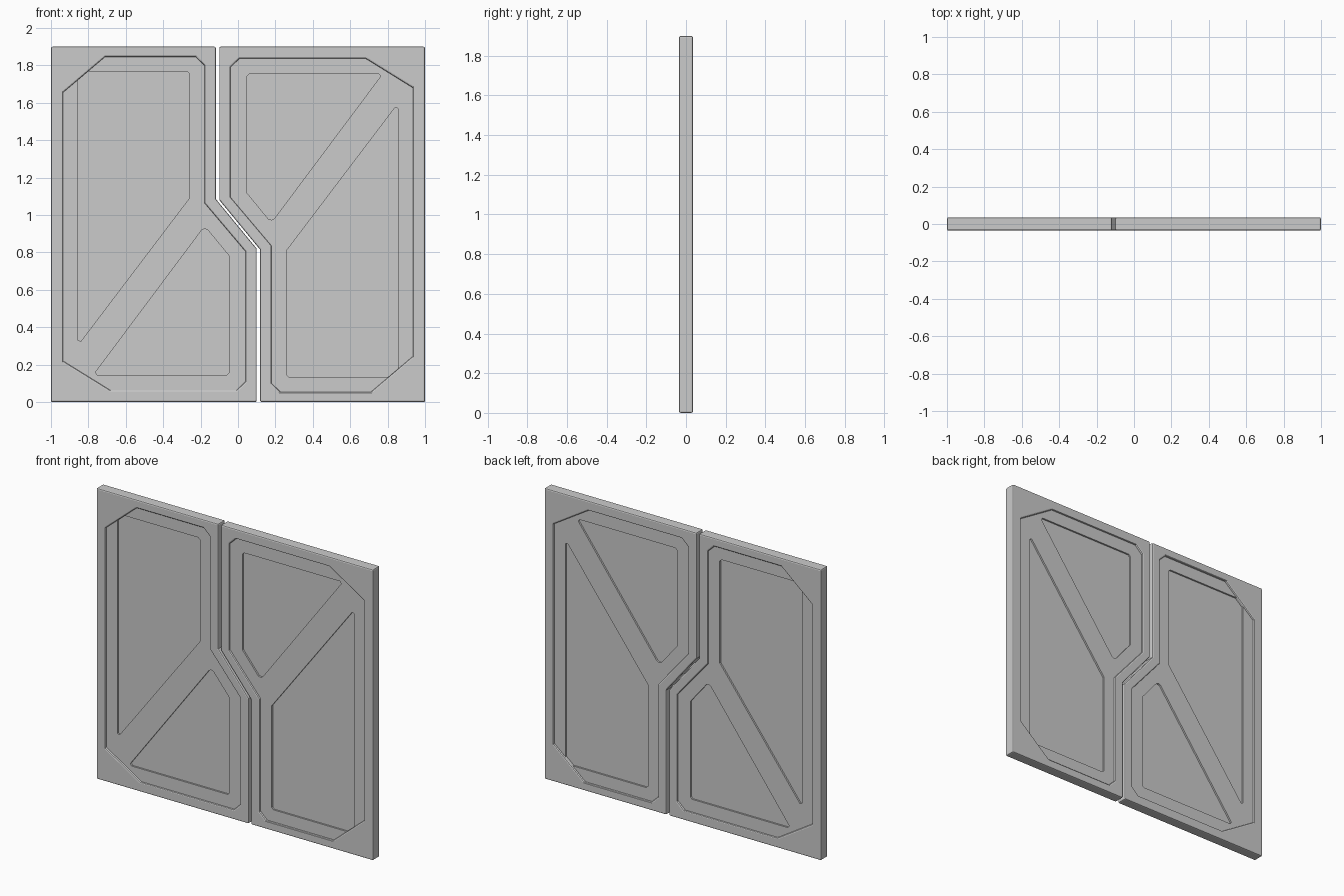
import bpy, bmesh, math
from mathutils import Vector

if "Cube" in bpy.data.objects:
    bpy.data.objects.remove(bpy.data.objects["Cube"])

HEIGHT = 1.9

# Profiles of the left leaf in (x, z)
OUTLINE = [(-1, 0), (0.10, 0), (0.10, 0.82), (-0.118, 1.085), (-0.118, 1.9), (-1, 1.9)]
OPENING = [(-0.935, 0.22), (-0.68, 0.062), (-0.01, 0.062), (0.04, 0.11), (0.04, 0.805),
           (-0.18, 1.065), (-0.18, 1.80), (-0.228, 1.846), (-0.71, 1.846), (-0.935, 1.655)]
BACKING = [(-0.97, 0.03), (0.07, 0.03), (0.07, 0.81), (-0.15, 1.075), (-0.15, 1.87), (-0.97, 1.87)]
UPPER = [(-0.855, 0.33), (-0.84, 0.325), (-0.26, 1.09), (-0.26, 1.755), (-0.272, 1.767),
         (-0.843, 1.767), (-0.855, 1.755)]
LOWER = [(-0.763, 0.158), (-0.752, 0.145), (-0.06, 0.145), (-0.048, 0.157), (-0.048, 0.782),
         (-0.163, 0.922), (-0.18, 0.926), (-0.195, 0.918)]


def slab(name, loops, half, turned, bevel=0.0):
    """Flat plate with holes, centred on y = 0; turned spins it half a turn for the other leaf."""
    bm = bmesh.new()
    edges = []
    for loop in loops:
        if turned:
            loop = [(-x, HEIGHT - z) for x, z in loop]
        vs = [bm.verts.new((x, -half, z)) for x, z in loop]
        edges += [bm.edges.new((vs[i - 1], vs[i])) for i in range(len(vs))]
    bmesh.ops.triangle_fill(bm, edges=edges, use_beauty=True, use_dissolve=False,
                            normal=Vector((0, -1, 0)))
    ext = bmesh.ops.extrude_face_region(bm, geom=bm.faces[:], use_keep_orig=True)
    moved = [g for g in ext["geom"] if isinstance(g, bmesh.types.BMVert)]
    bmesh.ops.translate(bm, verts=moved, vec=(0, 2 * half, 0))
    bmesh.ops.recalc_face_normals(bm, faces=bm.faces[:])
    mesh = bpy.data.meshes.new(name)
    bm.to_mesh(mesh)
    bm.free()
    obj = bpy.data.objects.new(name, mesh)
    bpy.context.collection.objects.link(obj)
    if bevel:
        mod = obj.modifiers.new("edge_bevel", 'BEVEL')
        mod.width = bevel
        mod.segments = 2
        mod.limit_method = 'ANGLE'
        mod.angle_limit = math.radians(60)
    return obj


for side, turned in (("left", False), ("right", True)):
    # Outer frame with chamfered opening
    slab(side + "_door_frame", [OUTLINE, OPENING], 0.035, turned, 0.008)
    # Recessed plate with the diagonal brace between its two cutouts
    slab(side + "_door_brace_plate", [BACKING, UPPER, LOWER], 0.023, turned)
    # Deepest panel
    slab(side + "_door_core_panel", [BACKING], 0.012, turned)
